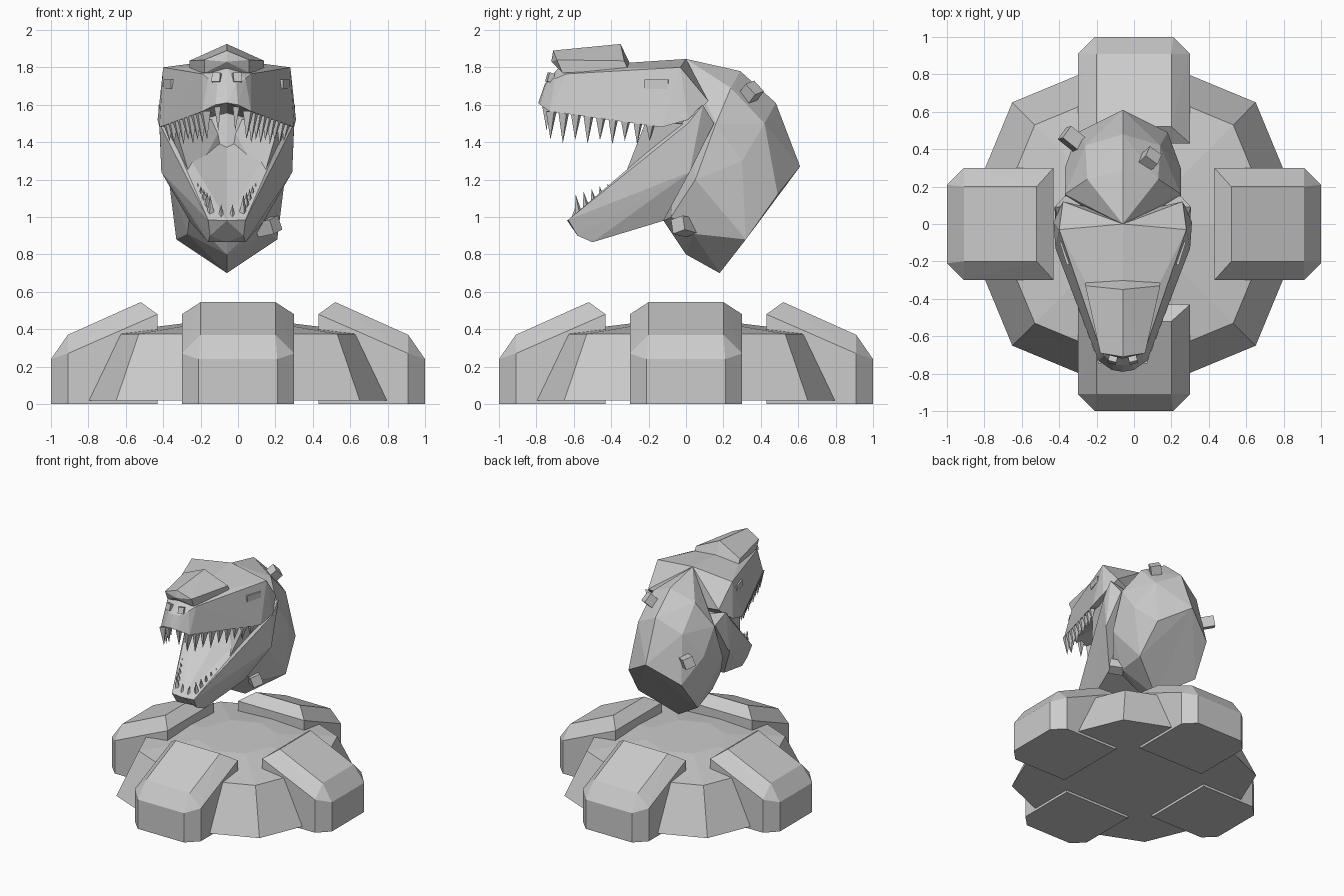
import bpy, bmesh, math
from mathutils import Vector, Matrix

if "Cube" in bpy.data.objects:
    bpy.data.objects.remove(bpy.data.objects["Cube"])

CX = -0.06  # the head's symmetry plane


def finish(name, bm):
    bmesh.ops.recalc_face_normals(bm, faces=bm.faces[:])
    me = bpy.data.meshes.new(name)
    bm.to_mesh(me)
    bm.free()
    ob = bpy.data.objects.new(name, me)
    bpy.context.collection.objects.link(ob)
    return ob


def add_hull(bm, pts):
    vs = [bm.verts.new(p) for p in pts]
    bmesh.ops.convex_hull(bm, input=vs)
    bmesh.ops.delete(bm, geom=[v for v in bm.verts if not v.link_faces], context='VERTS')


def hull(name, pts):
    bm = bmesh.new()
    add_hull(bm, pts)
    bmesh.ops.dissolve_limit(bm, angle_limit=0.02, verts=bm.verts[:], edges=bm.edges[:])
    return finish(name, bm)


def half_hull(name, pts):
    """Faceted half form, mirrored about the head plane (allows a grooved middle)."""
    bm = bmesh.new()
    add_hull(bm, pts)
    bmesh.ops.recalc_face_normals(bm, faces=bm.faces[:])
    mid = [f for f in bm.faces if all(abs(v.co.x) < 1e-5 for v in f.verts)]
    bmesh.ops.delete(bm, geom=mid, context='FACES')
    ob = finish(name, bm)
    ob.location.x = CX
    m = ob.modifiers.new("mirror", 'MIRROR')
    m.use_clip = True
    return ob


def block(name, loc, size, normal, roll=0.0):
    bm = bmesh.new()
    bmesh.ops.create_cube(bm, size=1, matrix=Matrix.Diagonal((*size, 1)))
    rot = Vector(normal).to_track_quat('Z', 'Y').to_matrix().to_4x4()
    bm.transform(Matrix.Translation(loc) @ rot @ Matrix.Rotation(roll, 4, 'Z'))
    return finish(name, bm)


def teeth(name, specs):
    """Four-sided spikes: (base, tip, radius), on both sides."""
    bm = bmesh.new()
    for base, tip, r in specs:
        b, t = Vector(base), Vector(tip)
        d = t - b
        mat = Matrix.Translation((b + t) / 2) @ d.to_track_quat('Z', 'Y').to_matrix().to_4x4()
        bmesh.ops.create_cone(bm, cap_ends=True, segments=4, radius1=r, radius2=0,
                              depth=d.length, matrix=mat)
    ob = finish(name, bm)
    ob.location.x = CX
    ob.modifiers.new("mirror", 'MIRROR')
    return ob


# Octagonal base mound
hull("base", [(r * math.cos(k * math.pi / 4), r * math.sin(k * math.pi / 4), z)
              for r, z in ((.92, .02), (.75, .375), (.3, .43)) for k in range(8)])

# Four chamfered feet around the base
foot = [(x, s * y, z) for s in (1, -1) for x, y, z in (
    (.43, .3, 0), (.91, .3, 0), (1, .21, 0), (.43, .3, .48), (.91, .3, .27),
    (1, .21, .24), (.52, .2, .545), (.91, .2, .37))]
for i, side in enumerate(("right", "back", "left", "front")):
    hull(side + "_foot", foot).rotation_euler.z = i * math.pi / 2

# Neck, cut off flat underneath
half_hull("neck", [
    (0, 0, 1.845), (0, .29, 1.78), (0, .48, 1.61), (0, .61, 1.27), (0, .18, .70),
    (0, 0, .80), (0, -.12, .98), (.24, .49, 1.12), (.27, .32, .88), (.21, .04, .91),
    (.31, .16, 1.5), (.19, .24, 1.69), (.2, .42, 1.5), (.31, .3, 1.3),
    (.31, .05, 1.2), (.2, -.08, 1.0), (0, .05, 1.4)])

# Upper skull and snout with arched palate
half_hull("skull", [
    (0, -.79, 1.61), (.06, -.78, 1.6), (.13, -.73, 1.565), (.1, -.70, 1.74),
    (.05, -.75, 1.71), (0, -.755, 1.71), (0, -.68, 1.8), (.13, -.64, 1.765),
    (.2, -.31, 1.8), (.34, -.03, 1.80), (0, 0, 1.845), (.36, -.13, 1.48),
    (.37, .01, 1.52), (.32, .12, 1.62), (0, -.7, 1.62), (0, .05, 1.55)])

# Raised crest plate over the snout
half_hull("crest", [
    (0, -.71, 1.89), (0, -.72, 1.83), (.12, -.69, 1.84), (.12, -.66, 1.77),
    (0, -.35, 1.925), (.2, -.33, 1.835), (.2, -.31, 1.79), (0, -.30, 1.82), (0, -.66, 1.77)])

# Lower jaw with a grooved top
half_hull("jaw", [
    (0, -.635, .98), (.1, -.63, .985), (.09, -.58, .90), (.1, -.5, .865), (0, -.5, .865),
    (.12, -.52, 1.0), (.36, .01, 1.5), (.365, .09, 1.6), (.31, .15, 1.5), (.35, .02, 1.24),
    (.2, -.12, .98), (0, -.12, .98), (0, -.55, .965), (0, -.03, 1.33), (0, .12, 1.5)])

# Cheek membranes running back to the throat
half_hull("throat", [
    (.34, .0, 1.5), (.28, -.22, 1.5), (.19, -.34, 1.19), (.27, -.1, 1.38),
    (0, 0, 1.4), (0, .05, 1.53), (0, -.03, 1.3)])

# Upper teeth follow the lip, lower teeth the jaw rim
upper = [((.05, -.75, 1.59), (.045, -.745, 1.46), .025)]
for i in range(9):
    t = i / 8
    b = Vector((.115 + .2 * t, -.72 + .53 * t, 1.565 - .07 * t))
    length = .15 - .06 * t + (.02 if i % 2 else 0)
    upper.append((b, b + Vector((-.01, -.005, -length)), .032 - .006 * t))
teeth("upper_teeth", upper)
lower = [((.03, -.60, .97), (.03, -.585, 1.07), .022)]
for i in range(5):
    t = i / 4
    b = Vector((.085 + .065 * t, -.57 + .17 * t, .985 + .10 * t))
    lower.append((b, b + Vector((.005, -.02, .135 - .04 * t)), .028))
teeth("lower_teeth", lower)

# Eyes and nostrils
for s, side in ((1, "right"), (-1, "left")):
    block(side + "_eye", (CX + s * .29, -.15, 1.71), (.06, .13, .05),
          (0, 0, 1), -s * .3)
    block(side + "_nostril", (CX + s * .055, -.727, 1.745), (.045, .05, .03),
          (s * .25, -1, .3))

# Small studs on the neck
for name, loc, n in (("low_stud", (.16, -.01, .95), (.7, -.55, .15)),
                     ("top_stud", (.075, .34, 1.655), (.5, .45, .6)),
                     ("side_stud", (-.33, .455, 1.31), (-.75, .6, .2))):
    block(name, loc, (.08, .08, .11), n, .3)
